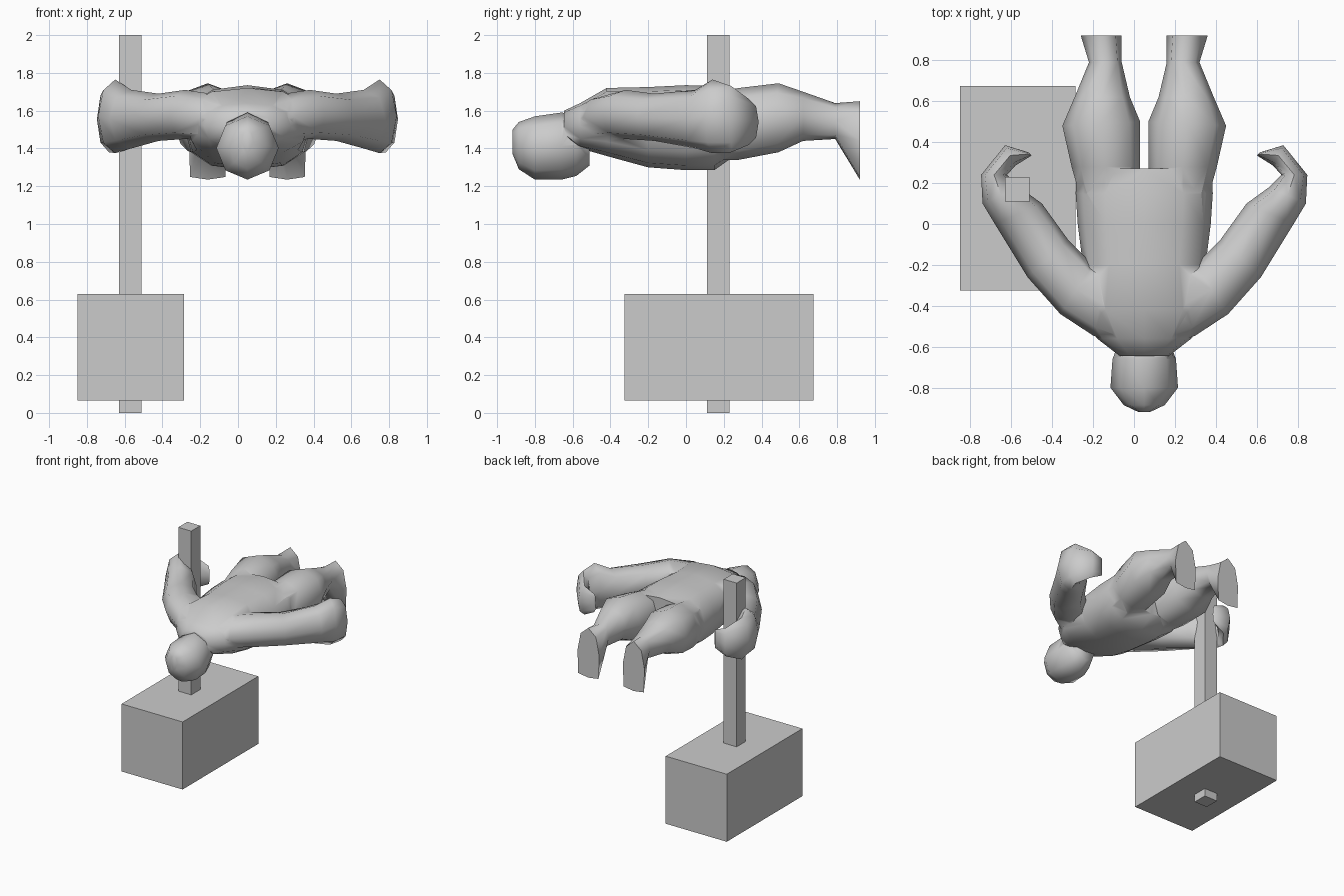
import bpy, bmesh
from math import cos, sin, pi, radians

if "Cube" in bpy.data.objects:
    bpy.data.objects.remove(bpy.data.objects["Cube"])

CX = 0.05  # symmetry plane of the figure


def box(name, x, y, z):
    bpy.ops.mesh.primitive_cube_add(size=1, location=(sum(x) / 2, sum(y) / 2, sum(z) / 2))
    ob = bpy.context.object
    ob.name = name
    ob.scale = (x[1] - x[0], y[1] - y[0], z[1] - z[0])
    return ob


def loft(name, rings, side=1, n=8):
    """Each ring: outer x, outer y, inner x, inner y, z low, z high, roundness
    of the upper and the lower half (1 = ellipse, towards 0 = box)."""
    def sp(v, power):
        return (1 if v > 0 else -1) * abs(v) ** power if abs(v) > 1e-6 else 0
    bm = bmesh.new()
    loops = []
    for ox, oy, ix, iy, z0, z1, up, low in rings:
        loop = []
        for i in range(n):
            a = 2 * pi * i / n
            p = up if i <= n // 2 else low
            c, s = sp(cos(a), p), sp(sin(a), p)
            x = (ox + ix) / 2 + (ox - ix) / 2 * c
            y = (oy + iy) / 2 + (oy - iy) / 2 * c
            loop.append(bm.verts.new((CX + side * x, y, (z0 + z1) / 2 + (z1 - z0) / 2 * s)))
        loops.append(loop)
    for a, b in zip(loops, loops[1:]):
        for i in range(n):
            j = (i + 1) % n
            bm.faces.new((a[i], a[j], b[j], b[i]))
    bm.faces.new(loops[0])
    bm.faces.new(loops[-1])
    bmesh.ops.recalc_face_normals(bm, faces=bm.faces)
    me = bpy.data.meshes.new(name)
    bm.to_mesh(me)
    bm.free()
    ob = bpy.data.objects.new(name, me)
    bpy.context.collection.objects.link(ob)
    return ob


def straight(rows, p):
    return [(w, y, -w, y, z0, z1, p, p) for y, w, z0, z1 in rows]


# Hammer
box("hammer_handle", (-0.63, -0.51), (0.11, 0.23), (0, 2))
box("hammer_head", (-0.85, -0.285), (-0.325, 0.675), (0.065, 0.63))

# Torso, lying face down with the neck towards -y
body = loft("body", straight([
    (-0.645, 0.12, 1.43, 1.60), (-0.56, 0.23, 1.40, 1.64),
    (-0.42, 0.33, 1.36, 1.72), (-0.20, 0.30, 1.30, 1.725),
    (0.0, 0.325, 1.285, 1.735), (0.15, 0.335, 1.285, 1.73),
    (0.27, 0.33, 1.37, 1.71)], 0.8), n=12)

# Head
head = loft("head", straight([
    (-0.918, 0.03, 1.37, 1.50), (-0.885, 0.10, 1.29, 1.54),
    (-0.80, 0.165, 1.235, 1.57), (-0.66, 0.155, 1.235, 1.59),
    (-0.58, 0.125, 1.255, 1.58), (-0.51, 0.09, 1.31, 1.52)], 1))

# Arms ending in curled hands, legs ending in pointed-down feet
arm = [(0.14, -0.59, 0.04, -0.25, 1.43, 1.66, .9, .9),
       (0.25, -0.545, 0.14, -0.24, 1.44, 1.69, .85, .9),
       (0.41, -0.44, 0.25, -0.20, 1.45, 1.71, .85, .85),
       (0.57, -0.26, 0.37, -0.08, 1.44, 1.69, .85, .85),
       (0.73, 0.00, 0.50, 0.10, 1.40, 1.71, .9, .9),
       (0.79, 0.10, 0.61, 0.18, 1.375, 1.765, 1, 1),
       (0.797, 0.24, 0.67, 0.24, 1.38, 1.73, 1, 1),
       (0.68, 0.385, 0.63, 0.285, 1.42, 1.66, 1, 1),
       (0.565, 0.35, 0.55, 0.335, 1.47, 1.62, 1, 1)]
leg = [(0.31, 0.12, 0.03, 0.12, 1.34, 1.69, .9, .8),
       (0.355, 0.28, 0.02, 0.28, 1.34, 1.72, .9, .8),
       (0.40, 0.48, 0.02, 0.50, 1.38, 1.745, .95, .8),
       (0.34, 0.62, 0.07, 0.62, 1.44, 1.70, .9, .8),
       (0.27, 0.79, 0.11, 0.79, 1.45, 1.64, .85, .75),
       (0.31, 0.92, 0.11, 0.92, 1.235, 1.65, 1, .2)]
parts = [head]
for side, label in ((1, "right"), (-1, "left")):
    parts.append(loft(label + "_arm", arm, side))
    parts.append(loft(label + "_leg", leg, side))

# Merge the figure into one skin
bpy.context.view_layer.objects.active = body
for p in parts:
    m = body.modifiers.new("union", 'BOOLEAN')
    m.operation = 'UNION'
    m.solver = 'EXACT'
    m.object = p
    bpy.ops.object.modifier_apply(modifier=m.name)
    bpy.data.objects.remove(p, do_unlink=True)

bpy.ops.object.select_all(action='DESELECT')
body.select_set(True)
bpy.context.view_layer.objects.active = body
bpy.ops.object.shade_smooth_by_angle(angle=radians(75))
